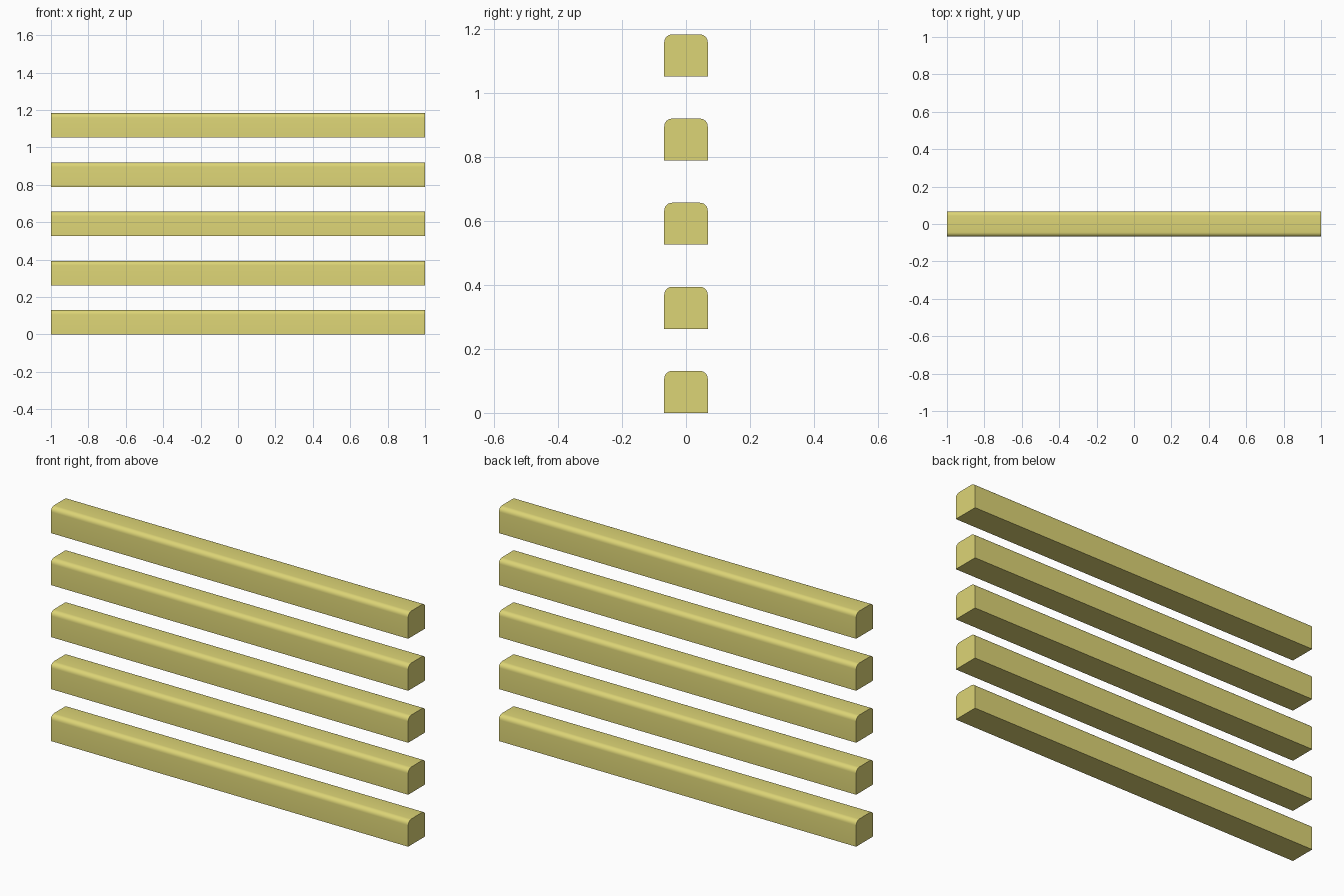
import bpy, bmesh, math

if "Cube" in bpy.data.objects:
    bpy.data.objects.remove(bpy.data.objects["Cube"])

HALF_LEN, HALF_W, HEIGHT, RADIUS = 1.0, 0.068, 0.131, 0.024
PITCH, COUNT, SEGS = 0.263, 5, 6

mat = bpy.data.materials.new("pale_yellow")
mat.diffuse_color = (0.72, 0.66, 0.18, 1)
mat.use_nodes = True
mat.node_tree.nodes["Principled BSDF"].inputs["Base Color"].default_value = mat.diffuse_color


def rail_profile():
    """Square section with both top edges rounded, as (y, z) points."""
    pts = [(-HALF_W, 0), (HALF_W, 0)]
    for side, start in ((1, 0), (-1, 90)):
        for i in range(SEGS + 1):
            a = math.radians(start + 90 * i / SEGS)
            pts.append((side * (HALF_W - RADIUS) + RADIUS * math.cos(a),
                        HEIGHT - RADIUS + RADIUS * math.sin(a)))
    return pts


# Rail mesh: profile swept along x
bm = bmesh.new()
face = bm.faces.new([bm.verts.new((-HALF_LEN, y, z)) for y, z in rail_profile()])
swept = bmesh.ops.extrude_face_region(bm, geom=[face], use_keep_orig=True)
moved = [g for g in swept["geom"] if isinstance(g, bmesh.types.BMVert)]
bmesh.ops.translate(bm, verts=moved, vec=(2 * HALF_LEN, 0, 0))
bmesh.ops.recalc_face_normals(bm, faces=bm.faces)
mesh = bpy.data.meshes.new("rail")
bm.to_mesh(mesh)
bm.free()
mesh.materials.append(mat)

# Stack of evenly spaced rails
for i in range(COUNT):
    rail = bpy.data.objects.new(f"rail_{i + 1}", mesh)
    rail.location.z = i * PITCH
    bpy.context.collection.objects.link(rail)
    rail.select_set(True)
    bpy.context.view_layer.objects.active = rail
bpy.ops.object.shade_smooth_by_angle(angle=math.radians(30))
